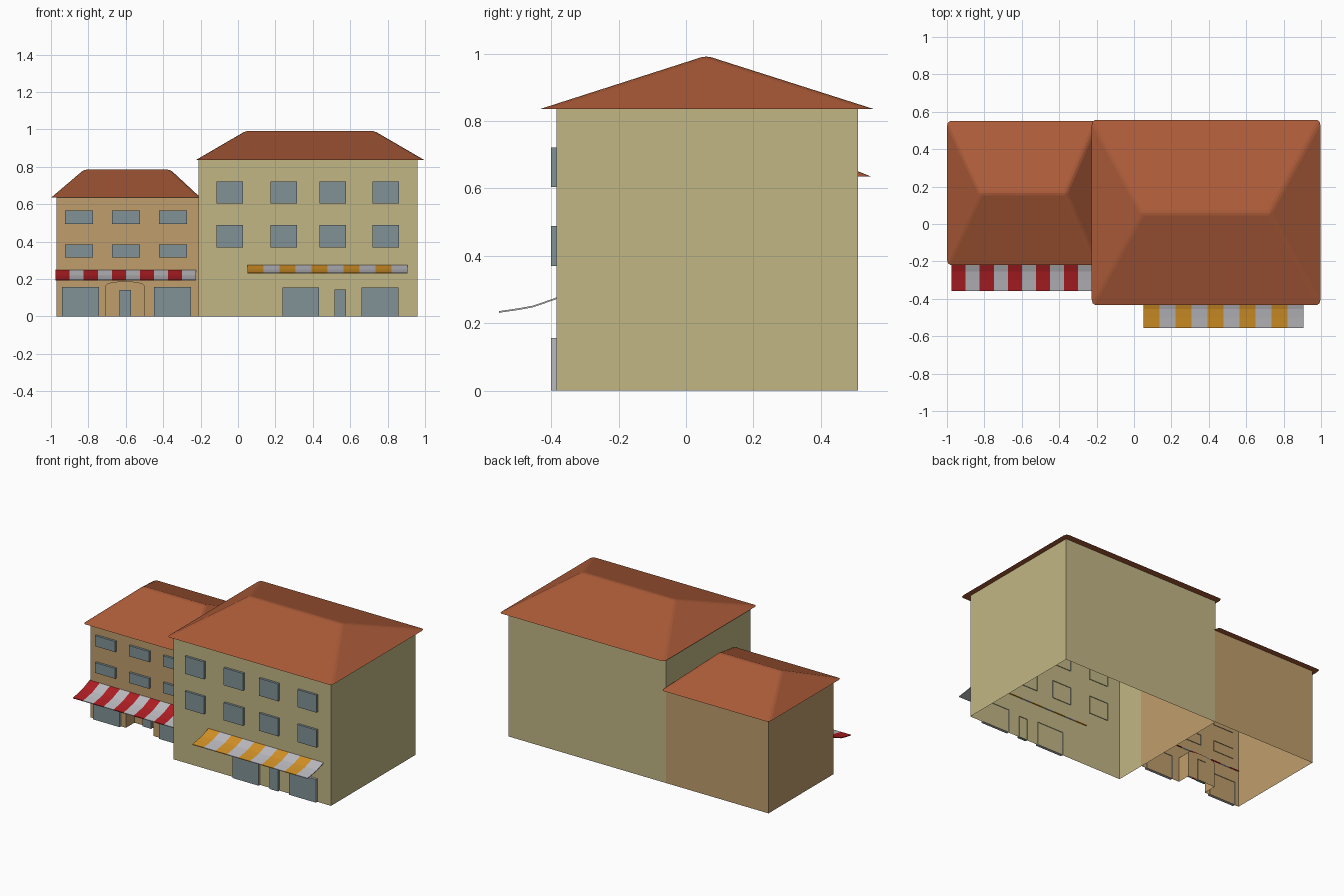
import bpy, bmesh, math

if "Cube" in bpy.data.objects:
    bpy.data.objects.remove(bpy.data.objects["Cube"])


def mat(name, col):
    m = bpy.data.materials.new(name)
    m.diffuse_color = (*col, 1)
    m.use_nodes = True
    m.node_tree.nodes["Principled BSDF"].inputs["Base Color"].default_value = m.diffuse_color
    return m


KHAKI = mat("khaki_plaster", (0.54, 0.47, 0.23))
TAN = mat("tan_plaster", (0.52, 0.34, 0.15))
ROOF = mat("terracotta", (0.41, 0.105, 0.04))
GLASS = mat("grey_blue_glass", (0.22, 0.29, 0.31))
RED = mat("awning_red", (0.43, 0.013, 0.017))
WHITE = mat("awning_white", (0.50, 0.50, 0.53))
YELLOW = mat("awning_yellow", (0.66, 0.29, 0.02))


def finish(bm, name, mats, normals=True):
    if normals:
        bmesh.ops.recalc_face_normals(bm, faces=bm.faces[:])
    me = bpy.data.meshes.new(name)
    bm.to_mesh(me)
    bm.free()
    for m in mats:
        me.materials.append(m)
    ob = bpy.data.objects.new(name, me)
    bpy.context.collection.objects.link(ob)
    return ob


def face(bm, pts):
    return bm.faces.new([bm.verts.new(p) for p in pts])


def walls(name, x0, x1, y0, y1, h, m, recess=None):
    """Hollow walls, open below; recess is an arched outline pushed in from the front."""
    bm = bmesh.new()
    a, b, c, d = (x0, y0), (x1, y0), (x1, y1), (x0, y1)
    for p, q in ((b, c), (c, d), (d, a)):
        face(bm, [(*p, 0), (*q, 0), (*q, h), (*p, h)])
    arch, depth = recess or ([], 0)
    face(bm, [(x0, y0, 0)] + [(x, y0, z) for x, z in arch]
         + [(x1, y0, 0), (x1, y0, h), (x0, y0, h)])
    if arch:
        yb = y0 + depth
        for (xa, za), (xb, zb) in zip(arch, arch[1:]):
            face(bm, [(xa, y0, za), (xa, yb, za), (xb, yb, zb), (xb, y0, zb)])
        face(bm, [(x, yb, z) for x, z in reversed(arch)])
    bmesh.ops.remove_doubles(bm, verts=bm.verts[:], dist=1e-5)
    finish(bm, name, [m])


def hip_roof(name, x0, x1, y0, y1, z0, rx0, rx1, ry, z1):
    """Hipped roof with softened hips and ridge, sharp eaves."""
    bm = bmesh.new()
    a, b, c, d = [bm.verts.new((x, y, z0)) for x, y in
                  ((x0, y0), (x1, y0), (x1, y1), (x0, y1))]
    r, s = bm.verts.new((rx0, ry, z1 + 0.004)), bm.verts.new((rx1, ry, z1 + 0.004))
    for f in ((a, b, s, r), (b, c, s), (c, d, r, s), (d, a, r), (d, c, b, a)):
        bm.faces.new(f)
    edges = [e for e in bm.edges if max(v.co.z for v in e.verts) > z0 + 0.01]
    bmesh.ops.bevel(bm, geom=edges, offset=0.015, segments=2, profile=0.5,
                    affect='EDGES')
    finish(bm, name, [ROOF])


def panel(name, x0, x1, z0, z1, ywall, side=GLASS, out=0.015):
    """Shallow box on a wall, open at the back."""
    yf, yb = ywall - out, ywall + 0.004
    bm = bmesh.new()
    c = [(x0, z0), (x1, z0), (x1, z1), (x0, z1)]
    f = [bm.verts.new((x, yf, z)) for x, z in c]
    k = [bm.verts.new((x, yb, z)) for x, z in c]
    bm.faces.new(f)
    for i in range(4):
        j = (i + 1) % 4
        bm.faces.new((f[j], f[i], k[i], k[j])).material_index = 1
    finish(bm, name, [GLASS, side], False)


def awning(name, x0, x1, profile, m, n=10, t=0.005):
    """Thin striped sheet following a y-z profile."""
    bm = bmesh.new()
    loop = profile + [(y, z - t) for y, z in reversed(profile)]
    rings = [[bm.verts.new((x0 + (x1 - x0) * i / n, y, z)) for y, z in loop]
             for i in range(n + 1)]
    for i in range(n):
        for j in range(len(loop)):
            k = (j + 1) % len(loop)
            f = bm.faces.new((rings[i][j], rings[i][k], rings[i + 1][k], rings[i + 1][j]))
            f.material_index = i % 2
    bm.faces.new(rings[0])
    bm.faces.new(rings[-1]).material_index = (n - 1) % 2
    finish(bm, name, [m, WHITE])


# Tall house
FY = -0.385
walls("tall_house_walls", -0.21, 0.96, FY, 0.51, 0.837, KHAKI)
hip_roof("tall_house_roof", -0.226, 0.997, -0.432, 0.556, 0.836, 0.045, 0.725, 0.06, 0.99)
for r, (z0, z1) in enumerate(((0.37, 0.488), (0.605, 0.722))):
    for i, x in enumerate((-0.115, 0.174, 0.436, 0.72)):
        panel(f"tall_window_{r}_{i}", x, x + 0.142, z0, z1, FY)
panel("tall_shop_window_left", 0.238, 0.434, 0, 0.156, FY, WHITE)
panel("tall_shop_window_right", 0.66, 0.858, 0, 0.156, FY, WHITE)
panel("tall_door", 0.515, 0.577, 0, 0.143, FY)
awning("yellow_awning", 0.05, 0.905,
       [(-0.38, 0.278), (-0.42, 0.264), (-0.455, 0.252), (-0.50, 0.244), (-0.555, 0.236)],
       YELLOW)

# Low house with an arched entrance recess
SY, DEPTH = -0.18, 0.09
arch = [(-0.706, 0)] + [(-0.6045 - 0.1015 * math.cos(math.pi * i / 8),
                         0.165 + 0.02 * math.sin(math.pi * i / 8)) for i in range(9)] \
    + [(-0.503, 0)]
walls("low_house_walls", -0.97, -0.207, SY, 0.51, 0.636, TAN, (arch, DEPTH))
hip_roof("low_house_roof", -1.0, -0.2, -0.218, 0.55, 0.635, -0.82, -0.365, 0.165, 0.784)
for r, (z0, z1) in enumerate(((0.316, 0.385), (0.495, 0.566))):
    for i, x in enumerate((-0.925, -0.674, -0.422)):
        panel(f"low_window_{r}_{i}", x, x + 0.15, z0, z1, SY)
panel("low_shop_window_left", -0.94, -0.742, 0, 0.157, SY, WHITE)
panel("low_shop_window_right", -0.45, -0.25, 0, 0.157, SY, WHITE)
panel("low_door", -0.634, -0.572, 0, 0.142, SY + DEPTH)
awning("red_awning", -0.975, -0.224,
       [(-0.176, 0.250), (-0.216, 0.234), (-0.255, 0.218), (-0.30, 0.208), (-0.357, 0.198)],
       RED)
